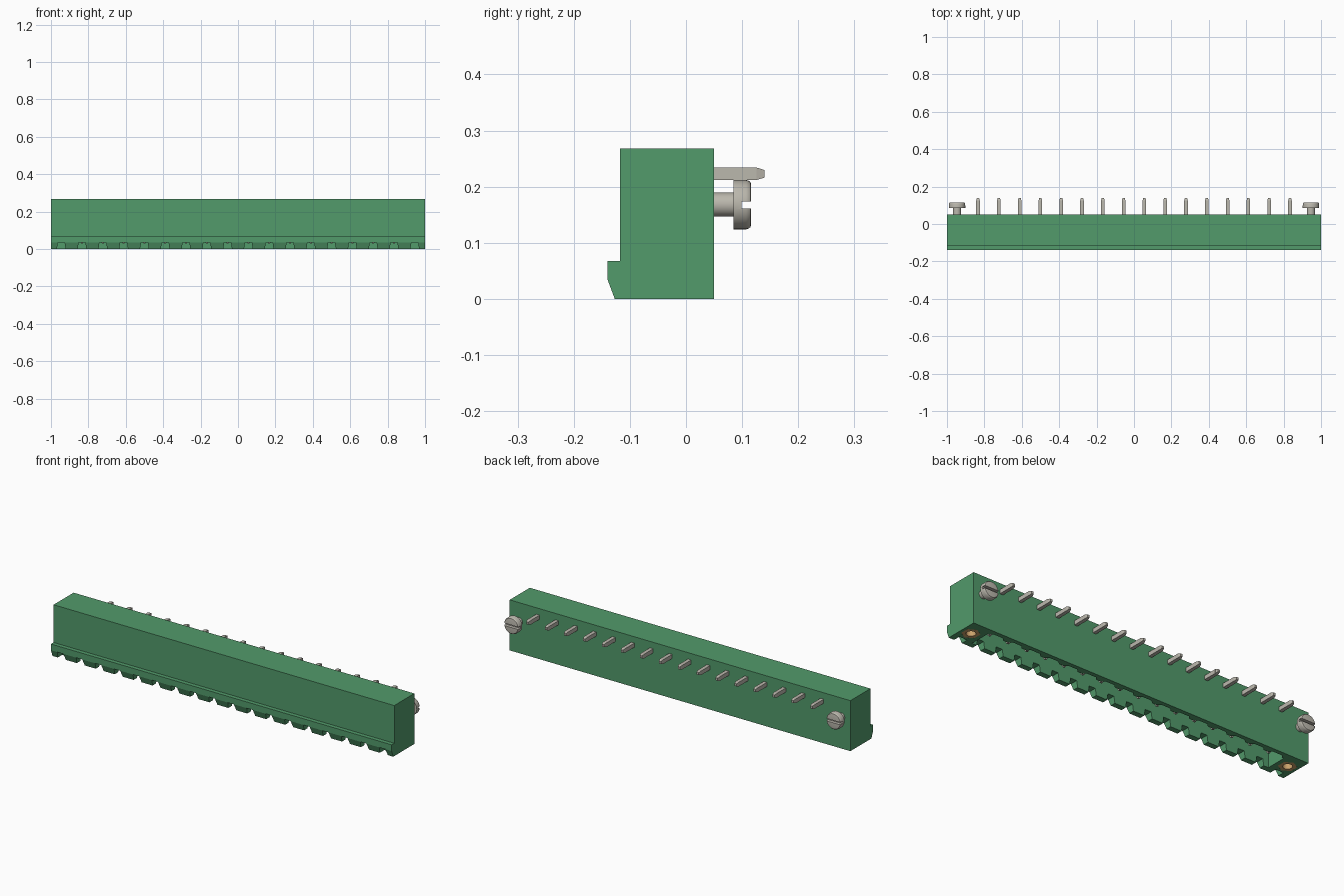
import bpy, bmesh, math
from mathutils import Matrix, Vector

cube = bpy.data.objects.get("Cube")
if cube:
    bpy.data.objects.remove(cube, do_unlink=True)

PITCH = 0.1112
PINS = [(i - 7.5) * PITCH for i in range(16)]
NOTCHES = [(i - 8.5) * PITCH for i in range(18)]
END_X = 0.946
MID_Y = -0.034


def material(name, rgb, metallic=0.0):
    m = bpy.data.materials.new(name)
    m.use_nodes = True
    m.diffuse_color = (*rgb, 1)
    m.node_tree.nodes["Principled BSDF"].inputs["Base Color"].default_value = (*rgb, 1)
    return m


GREEN = material("green plastic", (0.085, 0.325, 0.147))
METAL = material("tinned metal", (0.50, 0.48, 0.42))
BRASS = material("brass", (0.60, 0.36, 0.15))


def finish(bm, name, mat):
    bmesh.ops.recalc_face_normals(bm, faces=bm.faces)
    me = bpy.data.meshes.new(name)
    bm.to_mesh(me)
    bm.free()
    me.materials.append(mat)
    ob = bpy.data.objects.new(name, me)
    bpy.context.collection.objects.link(ob)
    return ob


def prism(bm, points, direction):
    """Extrude a closed 3D outline along a direction."""
    face = bm.faces.new([bm.verts.new(p) for p in points])
    ext = bmesh.ops.extrude_face_region(bm, geom=[face])
    verts = [v for v in ext["geom"] if isinstance(v, bmesh.types.BMVert)]
    bmesh.ops.translate(bm, verts=verts, vec=Vector(direction))


def box(bm, lo, hi):
    prism(bm, [(lo[0], lo[1], lo[2]), (hi[0], lo[1], lo[2]),
               (hi[0], hi[1], lo[2]), (lo[0], hi[1], lo[2])], (0, 0, hi[2] - lo[2]))


def cut(ob, bm):
    """Subtract a bmesh from an object and discard the cutter."""
    cutter = finish(bm, "cutter", ob.data.materials[0])
    cutter.hide_render = True
    mod = ob.modifiers.new("cut", 'BOOLEAN')
    mod.operation, mod.solver, mod.object = 'DIFFERENCE', 'EXACT', cutter
    bpy.context.view_layer.objects.active = ob
    bpy.ops.object.modifier_apply(modifier=mod.name)
    bpy.data.objects.remove(cutter, do_unlink=True)


def smooth(ob):
    bpy.ops.object.select_all(action='DESELECT')
    ob.select_set(True)
    bpy.context.view_layer.objects.active = ob
    bpy.ops.object.shade_smooth_by_angle(angle=math.radians(32))


def hexagon(x, r, z):
    return [(x + r * math.sin(k * math.pi / 3), MID_Y + r * math.cos(k * math.pi / 3), z)
            for k in range(6)]


# Housing: side profile with the latch lip along the front
bm = bmesh.new()
side = [(0.05, 0), (0.05, 0.268), (-0.118, 0.268), (-0.118, 0.068),
        (-0.14, 0.068), (-0.14, 0.035), (-0.127, 0)]
prism(bm, [(-1, y, z) for y, z in side], (2, 0, 0))
housing = finish(bm, "housing", GREEN)

# Plug cavity, open below, with a scalloped back wall
bm = bmesh.new()
outline = [(0.885, -0.098), (-0.885, -0.098), (-0.885, 0.012)]
for x in PINS:
    outline += [(x - 0.042, 0.012), (x - 0.026, 0.028), (x + 0.026, 0.028), (x + 0.042, 0.012)]
outline.append((0.885, 0.012))
prism(bm, [(x, y, -0.02) for x, y in outline], (0, 0, 0.22))
cut(housing, bm)

# Notches through the latch lip
bm = bmesh.new()
for x in NOTCHES:
    prism(bm, [(x - 0.025, -0.16, -0.01), (x + 0.025, -0.16, -0.01),
               (x + 0.018, -0.16, 0.035), (x - 0.018, -0.16, 0.035)], (0, 0.07, 0))
cut(housing, bm)

# Hexagonal nut pockets in the end blocks
bm = bmesh.new()
for s in (-1, 1):
    prism(bm, hexagon(s * END_X, 0.045, -0.02), (0, 0, 0.10))
cut(housing, bm)

# Contact pins: a blade in the cavity and a tapered tail at the back
bm = bmesh.new()
h = 0.011
for x in PINS:
    box(bm, (x - h, MID_Y - h, 0.045), (x + h, MID_Y + h, 0.203))
    blade_tip = bmesh.ops.create_cone(bm, cap_ends=True, segments=4, radius1=0.007,
                                      radius2=h * math.sqrt(2), depth=0.015)
    bmesh.ops.transform(bm, verts=blade_tip["verts"],
                        matrix=Matrix.Translation((x, MID_Y, 0.0375))
                        @ Matrix.Rotation(math.pi / 4, 4, 'Z'))
    box(bm, (x - 0.0095, 0.045, 0.212), (x + 0.0095, 0.126, 0.234))
    tail_tip = bmesh.ops.create_cone(bm, cap_ends=True, segments=4, radius1=h * math.sqrt(2),
                                     radius2=0.0095, depth=0.014)
    bmesh.ops.transform(bm, verts=tail_tip["verts"],
                        matrix=Matrix.Translation((x, 0.133, 0.223))
                        @ Matrix.Diagonal((0.86, 1, 1, 1))
                        @ Matrix.Rotation(-math.pi / 2, 4, 'X')
                        @ Matrix.Rotation(math.pi / 4, 4, 'Z'))
finish(bm, "contact_pins", METAL)

for s, label in ((1, "left"), (-1, "right")):
    # Slotted mounting screw, turned around the y axis
    bm = bmesh.new()
    profile = [(0, 0.045), (0.0215, 0.045), (0.0215, 0.085), (0.044, 0.085), (0.044, 0.107),
               (0.0425, 0.112), (0.040, 0.115), (0.036, 0.116), (0, 0.116)]
    verts = [bm.verts.new((s * END_X + r, y, 0.168)) for r, y in profile]
    edges = [bm.edges.new(p) for p in zip(verts, verts[1:])]
    bmesh.ops.spin(bm, geom=verts + edges, cent=(s * END_X, 0, 0.168), axis=(0, 1, 0),
                   angle=2 * math.pi, steps=32)
    bmesh.ops.remove_doubles(bm, verts=bm.verts, dist=1e-5)
    screw = finish(bm, label + "_screw", METAL)
    bm = bmesh.new()
    box(bm, (s * END_X - 0.06, 0.099, 0.161), (s * END_X + 0.06, 0.13, 0.174))
    cut(screw, bm)
    smooth(screw)

    # Brass nut with a blind hole
    bm = bmesh.new()
    prism(bm, hexagon(s * END_X, 0.0448, 0.0), (0, 0, 0.079))
    nut = finish(bm, label + "_nut", BRASS)
    bm = bmesh.new()
    bmesh.ops.create_cone(bm, cap_ends=True, segments=24, radius1=0.023, radius2=0.023, depth=0.12,
                          matrix=Matrix.Translation((s * END_X, MID_Y, 0)))
    cut(nut, bm)
    smooth(nut)
